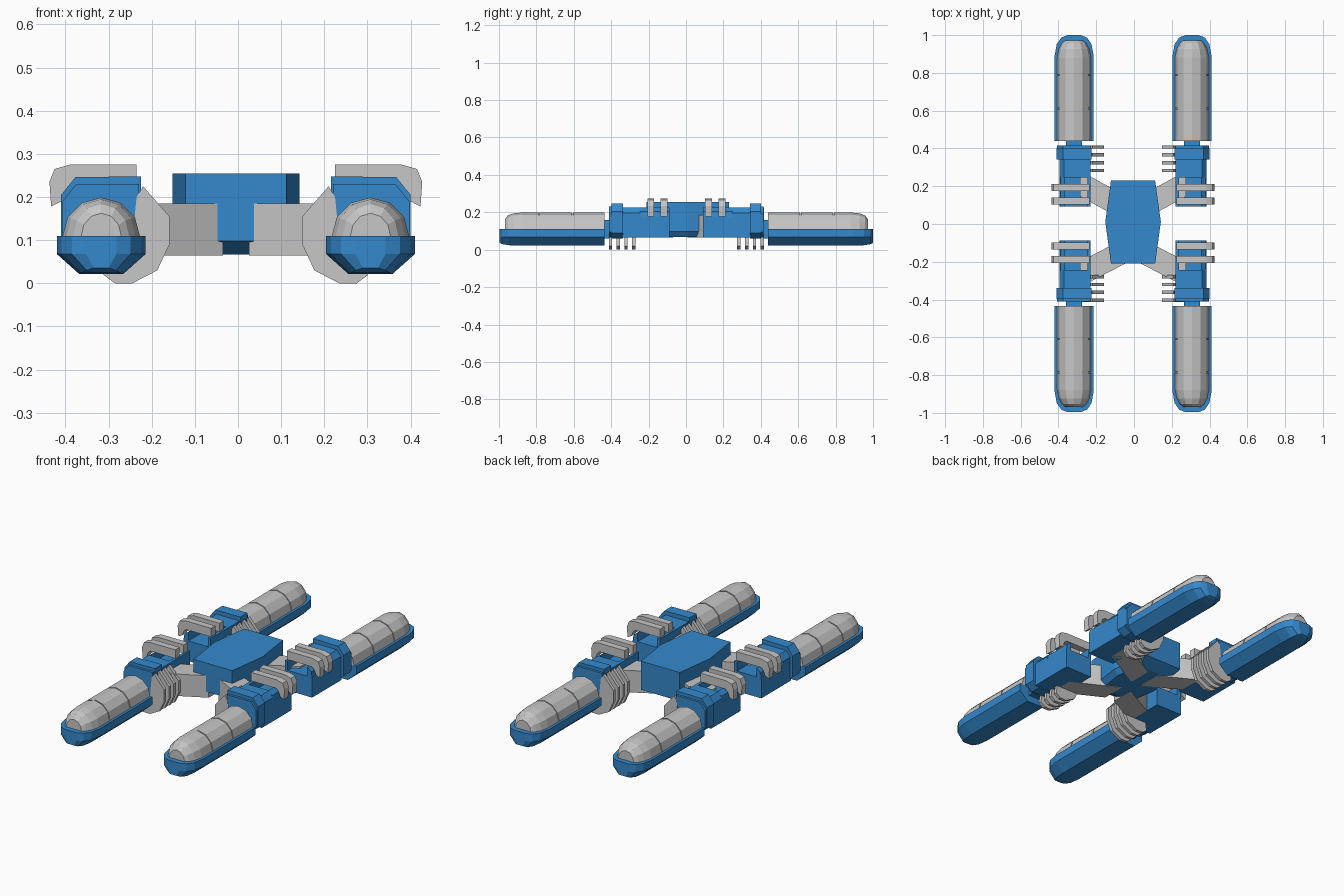
import bpy, bmesh, math

OX, OY = -0.005, 0.002   # tiny centring offset


def material(name, rgb):
    m = bpy.data.materials.new(name)
    m.diffuse_color = (*rgb, 1)
    return m


BLUE = material("blue", (0.035, 0.25, 0.61))
GREY = material("light grey", (0.57, 0.57, 0.57))


def loft(name, rings, mat, sx=1, sy=1):
    """Skin a list of equal-length rings, cap both ends, mirror by sx, sy."""
    bm = bmesh.new()
    vs = [[bm.verts.new((sx * x + OX, sy * y + OY, z)) for x, y, z in r] for r in rings]
    n = len(vs[0])
    for a, b in zip(vs, vs[1:]):
        for i in range(n):
            j = (i + 1) % n
            bm.faces.new((a[i], a[j], b[j], b[i]))
    bm.faces.new(vs[0])
    bm.faces.new(vs[-1])
    bmesh.ops.recalc_face_normals(bm, faces=bm.faces[:])
    me = bpy.data.meshes.new(name)
    bm.to_mesh(me)
    bm.free()
    me.materials.append(mat)
    ob = bpy.data.objects.new(name, me)
    bpy.context.collection.objects.link(ob)
    return ob


def slab(name, profile, v0, v1, mat, sx, sy):
    """Extrude an (x, z) profile along y."""
    return loft(name, [[(u, v, z) for u, z in profile] for v in (v0, v1)], mat, sx, sy)


def plate(name, outline, z0, z1, mat, sx=1, sy=1):
    """Extrude an (x, y) outline upwards."""
    return loft(name, [[(x, y, z) for x, y in outline] for z in (z0, z1)], mat, sx, sy)


# Central hexagonal body with a tapered underside
HEX = [(-0.117, 0.227), (0.117, 0.227), (0.147, 0.01), (0.117, -0.212), (-0.117, -0.212), (-0.147, 0.01)]
loft("body", [[(x * s, y * t, z) for x, y in HEX]
              for s, t, z in ((0.85, 0.7, 0.067), (1, 1, 0.098), (1, 1, 0.255))], BLUE)

# Profiles shared by all four legs, (outward, up)
CLIP = [(0.23, 0.275), (0.385, 0.275), (0.42, 0.265), (0.432, 0.235), (0.428, 0.178),
        (0.405, 0.19), (0.395, 0.215), (0.38, 0.228), (0.23, 0.228)]
FIN = [(0.215, 0.225), (0.154, 0.155), (0.154, 0.09), (0.182, 0.03), (0.24, 0.0),
       (0.28, 0.0), (0.307, 0.02), (0.30, 0.07), (0.24, 0.10), (0.23, 0.20)]
COLLAR = [(0.22, 0.09), (0.255, 0.06), (0.365, 0.06), (0.405, 0.09), (0.405, 0.205), (0.372, 0.246), (0.22, 0.248)]
COLLAR_LIP = [(0.225, 0.095), (0.26, 0.065), (0.36, 0.065), (0.402, 0.095), (0.402, 0.19), (0.37, 0.23), (0.225, 0.23)]
SHANK = [(0.225, 0.065), (0.39, 0.065), (0.39, 0.195), (0.365, 0.225), (0.225, 0.225)]
C = 0.312    # leg centre line


def pod_ring(v, w, zb):
    return [(C - w, v, 0.11), (C - w, v, 0.068), (C - w * 0.5, v, zb),
            (C + w * 0.5, v, zb), (C + w, v, 0.068), (C + w, v, 0.11)]


def dome_ring(v, s, h):
    return [(C + 0.09 * s * math.cos(math.pi * i / 6), v,
             0.108 + 0.091 * h * math.sin(math.pi * i / 6)) for i in range(7)]


DOME = [(0.437, 1, 1)]
for g in (0.61, 0.787):      # panel grooves
    DOME += [(g - 0.003, 1, 1), (g - 0.003, 0.95, 0.95), (g + 0.003, 0.95, 0.95), (g + 0.003, 1, 1)]
DOME += [(0.88, 1, 1), (0.925, 0.9, 0.95), (0.955, 0.72, 0.83), (0.97, 0.52, 0.6)]

for sx, side in ((-1, "left"), (1, "right")):
    for sy, end in ((-1, "front"), (1, "back")):
        tag = f"{end}_{side}_"
        # Diagonal arm from body to leg; back arms sit closer to the middle
        k, d = (0.19, 0.52) if sy < 0 else (0.125, 0.55)
        plate(tag + "arm", [(0.03, k + d * 0.03), (0.28, k + d * 0.28),
                            (0.28, k - 0.135 + d * 0.28), (0.03, k - 0.135 + d * 0.03)],
              0.065, 0.185, GREY, sx, sy)
        # Leg: open channel, shank and stepped collar
        slab(tag + "leg_base", [(0.225, 0.065), (0.39, 0.065), (0.39, 0.175), (0.225, 0.175)],
             0.09, 0.25, BLUE, sx, sy)
        slab(tag + "inner_rail", [(0.225, 0.17), (0.242, 0.17), (0.242, 0.225), (0.225, 0.225)],
             0.09, 0.25, BLUE, sx, sy)
        slab(tag + "outer_rail", [(0.36, 0.17), (0.39, 0.17), (0.385, 0.205), (0.36, 0.225)],
             0.09, 0.25, BLUE, sx, sy)
        slab(tag + "shank", SHANK, 0.245, 0.345, BLUE, sx, sy)
        slab(tag + "collar", COLLAR, 0.34, 0.40, BLUE, sx, sy)
        slab(tag + "collar_lip", COLLAR_LIP, 0.395, 0.413, BLUE, sx, sy)
        # Peg joining leg and pod
        slab(tag + "peg", [(0.27, 0.06), (0.355, 0.06), (0.355, 0.16), (0.27, 0.16)],
             0.41, 0.445, BLUE, sx, sy)
        # Hooked clips over the leg and curved fins on its inner side
        for i, v in enumerate((0.10, 0.172)):
            slab(f"{tag}clip_{i + 1}", CLIP, v, v + 0.037, GREY, sx, sy)
        for i in range(4):
            v = 0.272 + 0.0415 * i
            slab(f"{tag}fin_{i + 1}", FIN, v, v + 0.018, GREY, sx, sy)
        # Long pod: blue hull and grey dome cover
        loft(tag + "pod_hull", [pod_ring(*r) for r in (
            (0.437, 0.103, 0.022), (0.89, 0.103, 0.022), (0.95, 0.092, 0.024),
            (0.985, 0.068, 0.03), (0.998, 0.035, 0.036))], BLUE, sx, sy)
        loft(tag + "pod_cover", [dome_ring(*r) for r in DOME], GREY, sx, sy)
